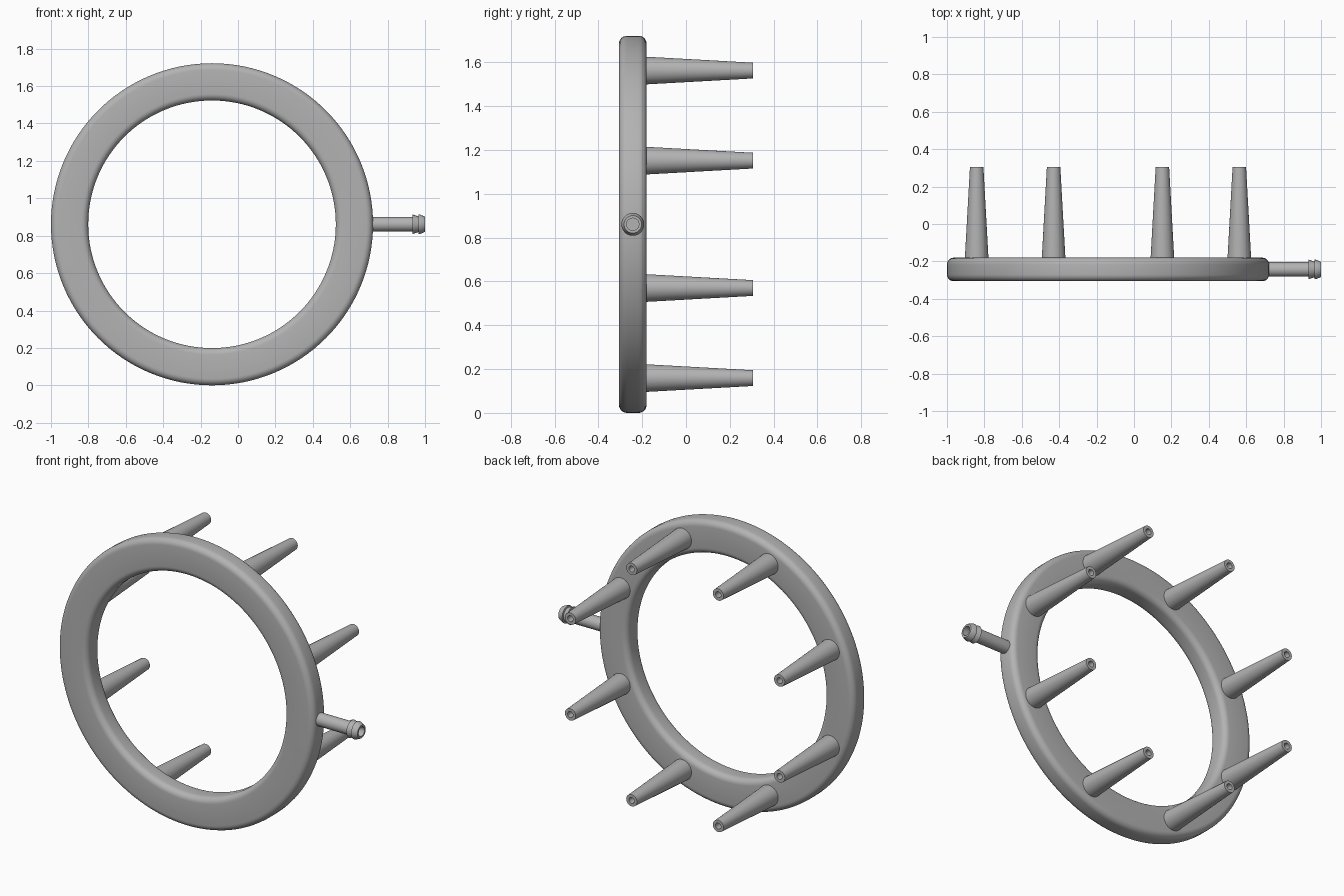
import bpy, bmesh
from math import pi, sin, cos
from mathutils import Matrix, Vector

cube = bpy.data.objects.get("Cube")
if cube:
    bpy.data.objects.remove(cube, do_unlink=True)

grey = bpy.data.materials.new("plain grey")
grey.use_nodes = True
colour = (0.45, 0.45, 0.45, 1)
grey.diffuse_color = colour
grey.node_tree.nodes["Principled BSDF"].inputs["Base Color"].default_value = colour

RING_R, HOLE_R = 0.861, 0.662
CENTRE = Vector((-0.139, -0.243, RING_R))
HALF = 0.063          # half the ring's thickness
FILLET = 0.036
NOZZLE_CIRCLE = 0.76
AXIS_Y = Matrix.Rotation(-pi / 2, 4, 'X')
AXIS_X = Matrix.Rotation(pi / 2, 4, 'Y')


def lathe(name, profile, origin, axis, steps, closed=False):
    """Turn a (radius, height) profile round local z, then aim and place it."""
    bm = bmesh.new()
    verts = [bm.verts.new((r, 0, h)) for r, h in profile]
    pairs = list(zip(verts, verts[1:] + verts[:1]))
    edges = [bm.edges.new(p) for p in (pairs if closed else pairs[:-1])]
    bmesh.ops.spin(bm, geom=verts + edges, cent=(0, 0, 0), axis=(0, 0, 1),
                   angle=2 * pi, steps=steps, use_merge=True)
    bmesh.ops.remove_doubles(bm, verts=bm.verts, dist=1e-5)
    bmesh.ops.recalc_face_normals(bm, faces=bm.faces)
    mesh = bpy.data.meshes.new(name)
    bm.to_mesh(mesh)
    bm.free()
    mesh.materials.append(grey)
    obj = bpy.data.objects.new(name, mesh)
    obj.matrix_world = Matrix.Translation(origin) @ axis
    bpy.context.collection.objects.link(obj)
    bpy.ops.object.select_all(action='DESELECT')
    obj.select_set(True)
    bpy.context.view_layer.objects.active = obj
    bpy.ops.object.shade_smooth_by_angle(angle=0.5)
    return obj


# Ring: rounded rectangle section
section = []
corners = [(RING_R, HALF, 0), (HOLE_R, HALF, 1), (HOLE_R, -HALF, 2), (RING_R, -HALF, 3)]
for r, h, quarter in corners:
    cr = r - FILLET if r == RING_R else r + FILLET
    ch = h - FILLET if h > 0 else h + FILLET
    for i in range(7):
        a = (quarter + i / 6) * pi / 2
        section.append((cr + FILLET * cos(a), ch + FILLET * sin(a)))
lathe("ring", section, CENTRE, AXIS_Y, 128, closed=True)

# Tapered nozzles with a bore, evenly spaced round the back of the ring
LENGTH = 0.485
nozzle = [(0, -0.01), (0.063, -0.01), (0.063, 0), (0.036, LENGTH),
          (0.018, LENGTH), (0.018, 0.05), (0, 0.05)]
for k in range(8):
    a = (k + 0.5) * pi / 4
    spot = CENTRE + Vector((NOZZLE_CIRCLE * cos(a), HALF, NOZZLE_CIRCLE * sin(a)))
    lathe(f"nozzle_{k + 1}", nozzle, spot, AXIS_Y, 40)

# Hose inlet: plain pipe ending in two barbs, bored from the tip
inlet = [(0, -0.03), (0.039, -0.03), (0.039, 0.212), (0.052, 0.212), (0.042, 0.242),
         (0.052, 0.244), (0.052, 0.252), (0.040, 0.278),
         (0.028, 0.278), (0.028, 0.02), (0, 0.02)]
lathe("hose_inlet", inlet, CENTRE + Vector((RING_R, 0, 0)), AXIS_X, 40)
